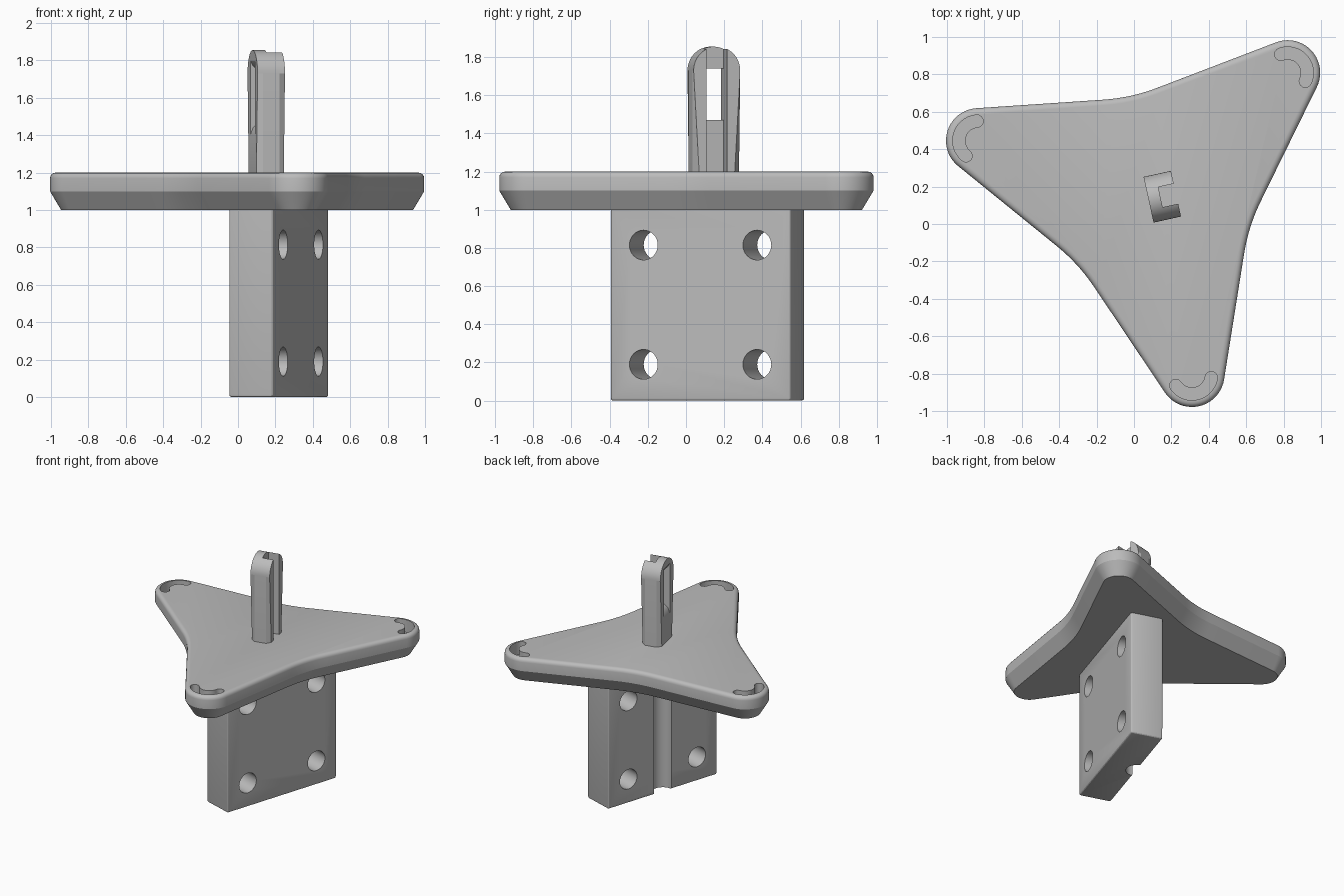
import bpy, bmesh
from math import sin, cos, radians, pi
from mathutils import Matrix, Vector

if "Cube" in bpy.data.objects:
    bpy.data.objects.remove(bpy.data.objects["Cube"], do_unlink=True)

grey = bpy.data.materials.new("plain grey")
grey.use_nodes = True
GREY = (0.5, 0.5, 0.5, 1)
grey.diffuse_color = GREY
grey.node_tree.nodes["Principled BSDF"].inputs["Base Color"].default_value = GREY

CENTRE = Matrix.Translation((0.1, 0.15, 0))


def frame(degrees):
    return CENTRE @ Matrix.Rotation(radians(degrees), 4, 'Z')


PLATE, POST, BLOCK = frame(42.4), frame(12.4), frame(-17.6)
# Profile planes: drawn in y-z and extruded along x, or drawn in x-z and extruded along y
ALONG_X = Matrix(((0, 0, 1, 0), (1, 0, 0, 0), (0, 1, 0, 0), (0, 0, 0, 1)))
ALONG_Y = Matrix(((1, 0, 0, 0), (0, 0, 1, 0), (0, 1, 0, 0), (0, 0, 0, 1)))


def arc(cx, cy, r, start, end, n):
    angles = [radians(start + (end - start) * i / n) for i in range(n + 1)]
    return [(cx + r * cos(a), cy + r * sin(a)) for a in angles]


def rect(x0, x1, y0, y1):
    return [(x0, y0), (x1, y0), (x1, y1), (x0, y1)]


def loft(name, rings, matrix, bevel=None):
    """Join matching outlines, given as (points, height), and cap both ends."""
    bm = bmesh.new()
    loops = [[bm.verts.new((x, y, h)) for x, y in pts] for pts, h in rings]
    for a, b in zip(loops, loops[1:]):
        for i in range(len(a)):
            j = (i + 1) % len(a)
            bm.faces.new((a[i], a[j], b[j], b[i]))
    bm.faces.new(loops[0][::-1])
    bm.faces.new(loops[-1])
    if bevel:
        width, segments, rule = bevel
        edges = [e for e in bm.edges if rule(e)]
        bmesh.ops.bevel(bm, geom=edges, offset=width, segments=segments,
                        profile=0.5, affect='EDGES', clamp_overlap=True)
    bm.transform(matrix)
    bmesh.ops.recalc_face_normals(bm, faces=bm.faces)
    mesh = bpy.data.meshes.new(name)
    bm.to_mesh(mesh)
    bm.free()
    mesh.materials.append(grey)
    ob = bpy.data.objects.new(name, mesh)
    bpy.context.collection.objects.link(ob)
    return ob


def prism(name, pts, lo, hi, matrix, bevel=None):
    return loft(name, [(pts, lo), (pts, hi)], matrix, bevel)


def select(ob):
    bpy.ops.object.select_all(action='DESELECT')
    ob.select_set(True)
    bpy.context.view_layer.objects.active = ob


def cut(ob, cutters):
    for c in cutters:
        c.hide_render = True
        select(ob)
        mod = ob.modifiers.new("cut", 'BOOLEAN')
        mod.operation, mod.solver, mod.object = 'DIFFERENCE', 'EXACT', c
        bpy.ops.object.modifier_apply(modifier=mod.name)
        bpy.data.objects.remove(c, do_unlink=True)


def smooth(ob, degrees=25):
    select(ob)
    bpy.ops.object.shade_smooth_by_angle(angle=radians(degrees))


# Three-armed plate: round tips joined by shallow concave sides
REACH, TIP, VALLEY, TILT = 0.977, 0.174, 1.0, 8.6


def plate_outline(inset):
    pts = []
    far = 0.537 + VALLEY / cos(radians(TILT))
    for k in range(3):
        t = 120 * k
        a, b = radians(t), radians(t + 60)
        pts += arc(REACH * cos(a), REACH * sin(a), TIP - inset,
                   t - 60 - TILT, t + 60 + TILT, 20)
        pts += arc(far * cos(b), far * sin(b), VALLEY + inset,
                   t + 240 + TILT, t + 240 - TILT, 10)
    return pts


rings = [(plate_outline(0.06), 1.0), (plate_outline(0), 1.1)]
rings += [(plate_outline(0.03 * (1 - cos(s * pi / 8))), 1.17 + 0.03 * sin(s * pi / 8))
          for s in range(5)]
plate = loft("plate", rings, PLATE)

# Curved slots sunk into each tip
slot = arc(0, 0, 0.138, -68, 68, 20)
for side, first in ((68, 68), (-68, 112)):
    a = radians(side)
    slot += arc(0.105 * cos(a), 0.105 * sin(a), 0.033, first, first + 180, 8)[1:-1]
    if side > 0:
        slot += arc(0, 0, 0.072, 68, -68, 20)
cut(plate, [prism("slot_cutter", slot, 1.1, 1.3,
                  PLATE @ Matrix.Rotation(radians(120 * k), 4, 'Z')
                  @ Matrix.Translation((REACH, 0, 0))) for k in range(3)])
smooth(plate)

# Mounting block with four bolt holes and a half-round channel in its back
block = prism("mounting_block", rect(0, 0.248, -0.496, 0.496), 0, 1.005, BLOCK,
              (0.014, 3, lambda e: min(v.co.z for v in e.verts) < 0.5))
holes = [prism("hole_cutter", arc(y, z, 0.078, 0, 348.75, 31), -0.2, 0.5, BLOCK @ ALONG_X)
         for y in (-0.312, 0.312) for z in (0.19, 0.815)]
channel = prism("channel_cutter", arc(0, 0, 0.08, 0, 348.75, 31), -0.1, 0.999, BLOCK)
cut(block, holes + [channel])
smooth(block)

# Upright post: rounded top, chamfered rims
HALF, THICK = 0.125, 0.075
POST = POST @ Matrix.Translation((0.049, -0.015, 0))
arch = [(-HALF, 1.19), (HALF, 1.19)] + arc(0, 1.73, HALF, 0, 180, 24)


def is_rim(e):
    a, b = (v.co for v in e.verts)
    return abs(a.z - b.z) < 0.01 and max(a.y, b.y) > 1.2


post = prism("post", arch, -THICK, THICK, POST @ ALONG_X, (0.03, 1, is_rim))

# Open groove in its face and a flared window through its back wall
groove = prism("groove_cutter", rect(-0.055, 0.055, 1.1, 2), -0.01, 0.2, POST @ ALONG_X)
flare = [(0.03, 1.47), (-0.015, 1.47), (-0.04, 1.46), (-0.06, 1.44), (-0.076, 1.4),
         (-0.076, 1.8), (-0.06, 1.77), (-0.04, 1.75), (-0.015, 1.74), (0.03, 1.74)]
window = prism("window_cutter", flare, -0.055, 0.055, POST @ ALONG_Y)
cut(post, [groove, window])
smooth(post)
